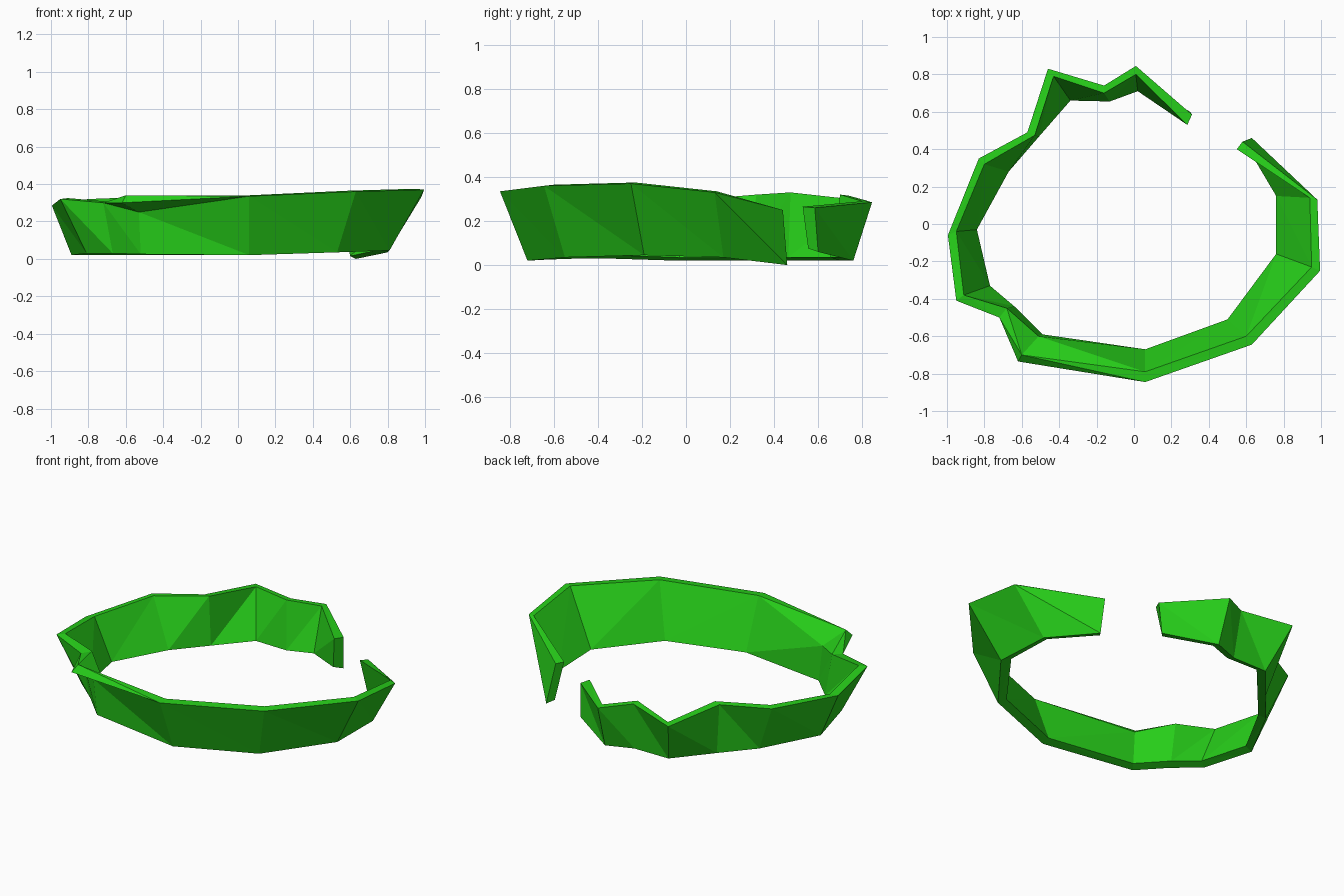
import bpy, bmesh

if "Cube" in bpy.data.objects:
    bpy.data.objects.remove(bpy.data.objects["Cube"])

mat = bpy.data.materials.new("green")
mat.diffuse_color = (0.02, 0.62, 0.01, 1)
mat.use_nodes = True
mat.node_tree.nodes["Principled BSDF"].inputs["Base Color"].default_value = mat.diffuse_color

# Wall sections, clockwise from the right end of the gap:
# (outer top xyz, inner top xy, inner bottom xy, outer bottom xyz)
SECTIONS = [
    ((.58, .44, .25), (.55, .40), (.60, .42), (.63, .46, .00)),
    ((.98, .13, .33), (.94, .14), (.76, .15), (.80, .17, .035)),
    ((.995, -.25, .37), (.95, -.23), (.76, -.16), (.81, -.19, .045)),
    ((.63, -.645, .36), (.60, -.60), (.50, -.51), (.53, -.55, .035)),
    ((.06, -.845, .335), (.06, -.79), (.06, -.67), (.06, -.72, .02)),
    ((-.53, -.65, .25), (-.51, -.60), (-.49, -.59), (-.52, -.63, .025)),
    ((-.72, -.50, .30), (-.68, -.45), (-.64, -.44), (-.67, -.48, .03)),
    ((-.95, -.41, .32), (-.91, -.38), (-.77, -.33), (-.81, -.36, .03)),
    ((-.995, -.06, .285), (-.95, -.04), (-.84, -.03), (-.89, -.04, .02)),
    ((-.83, .35, .315), (-.80, .32), (-.67, .28), (-.71, .30, .02)),
    ((-.57, .49, .325), (-.53, .475), (-.51, .465), (-.55, .485, .02)),
    ((-.46, .83, .29), (-.43, .79), (-.34, .66), (-.37, .70, .02)),
    ((-.16, .74, .315), (-.16, .70), (-.13, .655), (-.14, .70, .02)),
    ((.01, .845, .285), (.01, .80), (.02, .71), (.02, .76, .02)),
    ((.31, .585, .26), (.285, .53), (.26, .555), (.30, .60, .06)),
]


def finish(bm, name):
    bmesh.ops.recalc_face_normals(bm, faces=bm.faces)
    mesh = bpy.data.meshes.new(name)
    bm.to_mesh(mesh)
    bm.free()
    mesh.materials.append(mat)
    bpy.context.collection.objects.link(bpy.data.objects.new(name, mesh))


def corners(section):
    top, inner_top, inner_bottom, bottom = section
    return [top, (*inner_top, top[2] + .005), (*inner_bottom, bottom[2] + .015), bottom]


# Flared open ring wall, split along diagonals from bottom to next top
rings = [corners(s) for s in SECTIONS]
bm = bmesh.new()
verts = [[bm.verts.new(p) for p in ring] for ring in rings]
for a, b in zip(verts, verts[1:]):
    for i, flip in enumerate((False, False, False, True)):
        j = (i + 1) % 4
        if i == 1:
            flip = True
        if i == 3:      # outer wall: previous bottom joins next top
            bm.faces.new((a[3], a[0], b[0]))
            bm.faces.new((a[3], b[0], b[3]))
        elif i == 1:    # inner wall: same diagonal
            bm.faces.new((a[2], b[1], a[1]))
            bm.faces.new((a[2], b[2], b[1]))
        else:
            bm.faces.new((a[i], b[i], b[j]))
            bm.faces.new((a[i], b[j], a[j]))
bm.faces.new(verts[0])
bm.faces.new(verts[-1])
finish(bm, "ring_wall")

# Folded lip that juts out at the front left corner
tip = [(-.62, -.735, .30), (-.60, -.70, .34)]
for name, k in (("front_lip", 4), ("side_lip", 6)):
    bm = bmesh.new()
    for p in tip + rings[5][:2] + rings[k][:2]:
        bm.verts.new(p)
    bmesh.ops.convex_hull(bm, input=bm.verts)
    finish(bm, name)
